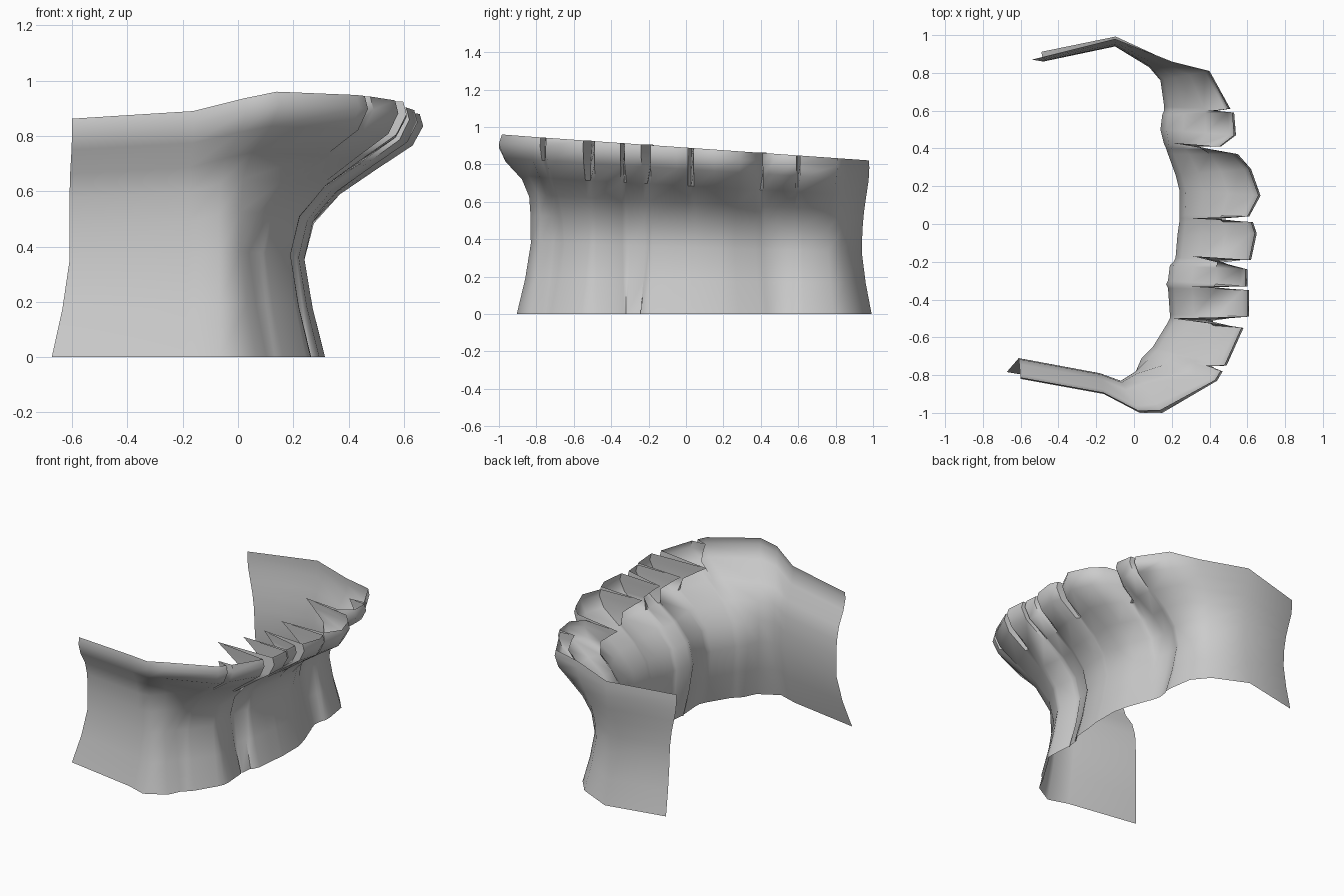
import bpy
import bmesh
from math import radians
from mathutils import Vector

default_cube = bpy.data.objects.get("Cube")
if default_cube:
    bpy.data.objects.remove(default_cube, do_unlink=True)

# Columns along the wall: waist x, waist y, rim x, rim y.
# "rim" columns flare outward, "pleat" columns tuck inward at the top.
COLUMNS = [
    ("rim", -.61, -.71, -.6, -.82),
    ("rim", -.18, -.79, -.16, -.9),
    ("rim", -.07, -.83, .03, -1),
    ("rim", .01, -.78, .15, -1),
    ("rim", .04, -.71, .44, -.83),
    ("rim", .08, -.67, .47, -.78),
    ("pleat", .09, -.66, .38, -.75),
    ("rim", .1, -.65, .49, -.75),
    ("rim", .18, -.52, .58, -.55),
    ("pleat", .19, -.5, .2, -.5),
    ("rim", .19, -.48, .61, -.49),
    ("rim", .18, -.34, .61, -.35),
    ("pleat", .17, -.32, .27, -.33),
    ("rim", .18, -.3, .6, -.33),
    ("rim", .19, -.22, .6, -.24),
    ("pleat", .21, -.2, .31, -.17),
    ("rim", .22, -.18, .62, -.19),
    ("rim", .23, -.06, .65, -.05),
    ("rim", .24, .01, .63, .01),
    ("pleat", .24, .03, .3, .03),
    ("rim", .24, .05, .61, .04),
    ("rim", .24, .18, .67, .15),
    ("rim", .22, .26, .62, .29),
    ("rim", .18, .37, .55, .37),
    ("pleat", .17, .4, .2, .43),
    ("rim", .16, .42, .46, .41),
    ("rim", .14, .5, .54, .47),
    ("rim", .15, .58, .53, .59),
    ("pleat", .16, .6, .4, .6),
    ("rim", .16, .62, .51, .61),
    ("rim", .14, .76, .4, .81),
    ("rim", .08, .83, .2, .86),
    ("rim", -.1, .94, -.1, .98),
    ("rim", -.48, .86, -.54, .87),
]

# Rows from the floor up: height fraction, foot flare, rim flare, pleat tuck
ROWS = [
    (0, 1, 0, 0),
    (.2, .4, 0, 0),
    (.4, 0, 0, 0),
    (.55, 0, .08, 0),
    (.67, 0, .3, 0),
    (.77, 0, .6, .06),
    (.87, 0, .91, .5),
    (.95, 0, 1, .82),
    (1, 0, .97, 1),
]
FOOT_FLARE = .075


def waist(i):
    i = max(0, min(i, len(COLUMNS) - 1))
    return Vector(COLUMNS[i][1:3])


def rim(i):
    return Vector(COLUMNS[i][3:5])


def outward(i):
    """Horizontal direction pointing away from the enclosed side."""
    along = (waist(i + 1) - waist(i - 1)).normalized()
    return Vector((along.y, -along.x))


def rim_height(point):
    """The rim sinks toward the back and dips along the front panel."""
    height = .89 - .07 * point.y
    if point.y < 0:
        height += max(-.06, .2 * min(point.x - .15, 0))
    return height + .05 * min(point.x + .1, 0)


def column_points(i):
    base, tip = waist(i), rim(i)
    is_pleat = COLUMNS[i][0] == "pleat"
    edge = (rim(i - 1) + rim(i + 1)) / 2 if is_pleat else tip
    height = rim_height(edge)
    front_panel = base.y < 0 and base.x < .03
    back_panel = base.y > 0 and base.x < 0
    foot_width = FOOT_FLARE * (.7 if back_panel else 1)
    for level, foot, flare, tuck in ROWS:
        if front_panel:
            flare = flare ** 2.5
        point = base.lerp(edge, flare) + outward(i) * foot * foot_width
        if is_pleat:
            point = point.lerp(tip, tuck)
        if i == 0:
            point.x -= .05 * foot
        yield point.to_3d() + Vector((0, 0, level * height))


# Single-sided curved wall with a pleated, flaring rim
bm = bmesh.new()
grid = [[bm.verts.new(p) for p in column_points(i)] for i in range(len(COLUMNS))]
for left, right in zip(grid, grid[1:]):
    for k in range(len(ROWS) - 1):
        bm.faces.new((left[k], right[k], right[k + 1], left[k + 1]))
mesh = bpy.data.meshes.new("pleated_wall")
bm.to_mesh(mesh)
bm.free()
wall = bpy.data.objects.new("pleated_wall", mesh)
bpy.context.collection.objects.link(wall)

# Plain grey cloth
grey = bpy.data.materials.new("plain_grey")
grey.use_nodes = True
colour = (.6, .6, .6, 1)
grey.diffuse_color = colour
grey.node_tree.nodes["Principled BSDF"].inputs["Base Color"].default_value = colour
mesh.materials.append(grey)

bpy.ops.object.select_all(action="DESELECT")
wall.select_set(True)
bpy.context.view_layer.objects.active = wall
bpy.ops.object.shade_smooth_by_angle(angle=radians(60))
